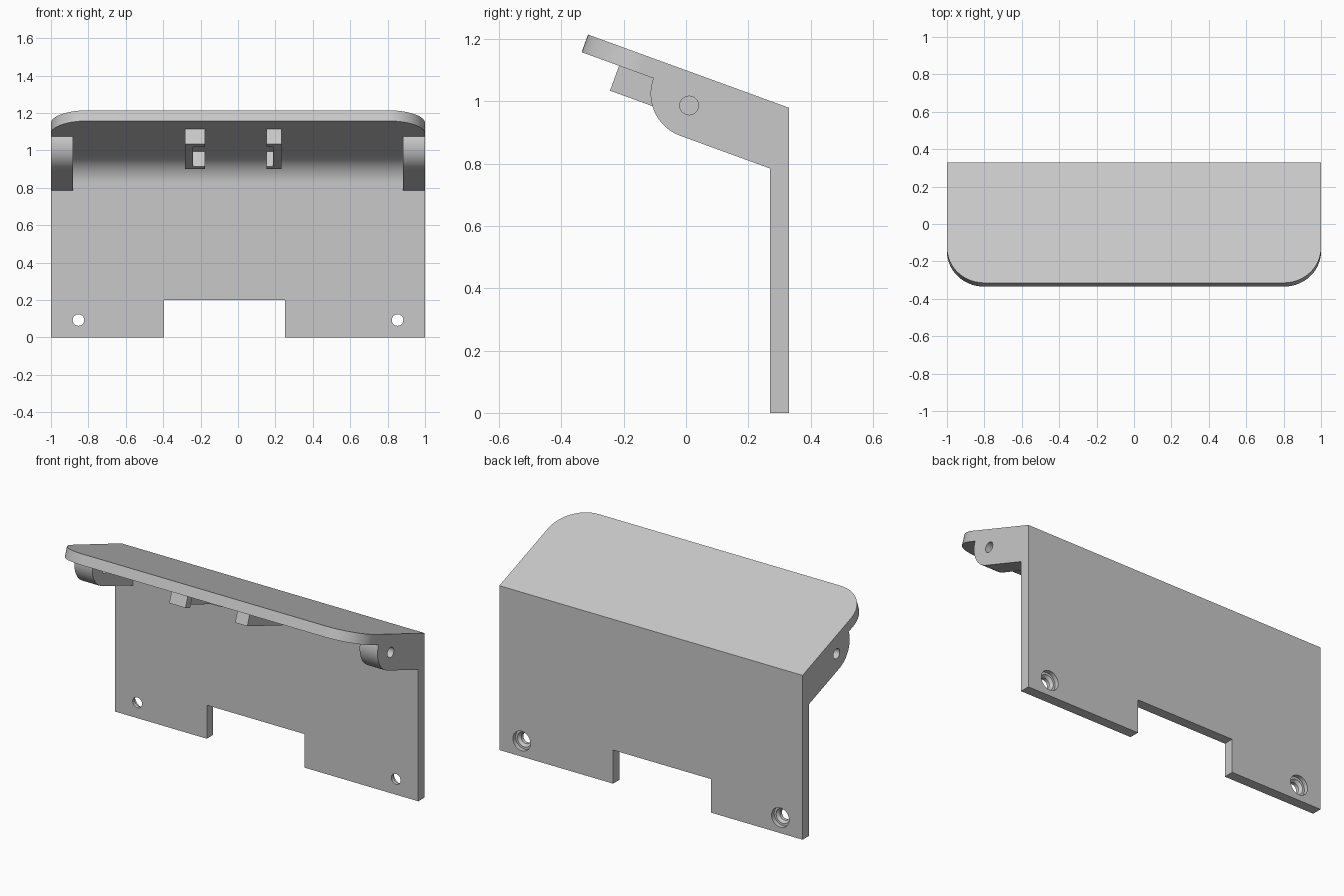
import bpy, bmesh
from math import sin, cos, tan, pi, radians
from mathutils import Vector

cube = bpy.data.objects.get("Cube")
if cube:
    bpy.data.objects.remove(cube, do_unlink=True)

GREY = (0.58, 0.58, 0.58, 1)
mat = bpy.data.materials.new("plain grey")
mat.use_nodes = True
mat.diffuse_color = GREY
mat.node_tree.nodes["Principled BSDF"].inputs["Base Color"].default_value = GREY

TILT = radians(20)
BACK, RIDGE = 0.33, 0.98      # rear top edge of the bracket
WALL, TOP = 0.06, 0.06        # plate thicknesses
LENGTH = 0.686                # sloped length of the hood
EAR_DEPTH = 0.144
FRONT = BACK - WALL


def hood(s, t):
    """Point s along the slope from the ridge and t below its upper face, as (y, z)."""
    return (BACK - s * cos(TILT) - t * sin(TILT),
            RIDGE + s * sin(TILT) - t * cos(TILT))


def make(name, bm):
    bmesh.ops.recalc_face_normals(bm, faces=bm.faces[:])
    mesh = bpy.data.meshes.new(name)
    bm.to_mesh(mesh)
    bm.free()
    mesh.materials.append(mat)
    obj = bpy.data.objects.new(name, mesh)
    bpy.context.collection.objects.link(obj)
    return obj


def prism(points, offset):
    """Closed outline of 3D points pushed along offset."""
    bm = bmesh.new()
    face = bm.faces.new([bm.verts.new(p) for p in points])
    new = bmesh.ops.extrude_face_region(bm, geom=[face])["geom"]
    bmesh.ops.translate(bm, vec=offset,
                        verts=[v for v in new if isinstance(v, bmesh.types.BMVert)])
    return bm


def side_prism(profile, x0, x1):
    return prism([(x0, y, z) for y, z in profile], (x1 - x0, 0, 0))


def lathe(profile, axis, centre, steps=24):
    """Solid turned from (radius, distance) pairs about the x or y axis."""
    bm = bmesh.new()
    rings = []
    for r, d in profile:
        ring = []
        for i in range(steps):
            u, v = r * cos(2 * pi * i / steps), r * sin(2 * pi * i / steps)
            p = Vector((d, u, v)) if axis == "x" else Vector((u, d, v))
            ring.append(bm.verts.new(p + Vector(centre)))
        rings.append(ring)
    for a, b in zip(rings, rings[1:]):
        for i in range(steps):
            j = (i + 1) % steps
            bm.faces.new((a[i], a[j], b[j], b[i]))
    bm.faces.new(rings[0])
    bm.faces.new(rings[-1])
    return bm


def cut(obj, cutters):
    for c in cutters:
        c.hide_render = True
        mod = obj.modifiers.new("cut", "BOOLEAN")
        mod.operation, mod.solver, mod.object = "DIFFERENCE", "EXACT", c
    deps = bpy.context.evaluated_depsgraph_get()
    mesh = bpy.data.meshes.new_from_object(obj.evaluated_get(deps))
    obj.modifiers.clear()
    obj.data = mesh
    for c in cutters:
        bpy.data.objects.remove(c, do_unlink=True)


def smooth(obj):
    bpy.ops.object.select_all(action="DESELECT")
    obj.select_set(True)
    bpy.context.view_layer.objects.active = obj
    bpy.ops.object.shade_smooth_by_angle(angle=radians(30))
    mod = obj.modifiers.new("flat_normals", "WEIGHTED_NORMAL")
    mod.keep_sharp = True


# Inner corner where the hood meets the wall, and its fillet
corner_s = (WALL - TOP * sin(TILT)) / cos(TILT)
corner = hood(corner_s, TOP)
R = 0.158
run = R / tan((pi / 2 + TILT) / 2)
cy, cz = FRONT - R, corner[1] - run
sweep = pi / 2 - TILT
fillet = [(cy + R * cos(sweep * i / 12), cz + R * sin(sweep * i / 12)) for i in range(13)]

# Wall and sloped hood in one bent plate, with rounded front corners
profile = [(BACK, 0), (BACK, RIDGE), hood(LENGTH, 0), hood(LENGTH, TOP)]
profile += fillet[::-1] + [(FRONT, 0)]
bm = side_prism(profile, -1, 1)
tip = hood(LENGTH, TOP / 2)
tips = [e for e in bm.edges
        if abs(e.verts[0].co.x - e.verts[1].co.x) < 0.001
        and all((Vector(v.co.yz) - Vector(tip)).length < TOP for v in e.verts)]
bmesh.ops.bevel(bm, geom=tips, offset=0.2, offset_type="OFFSET", segments=14,
                profile=0.5, affect="EDGES", clamp_overlap=False)
plate = make("bent_plate", bm)

# Cable notch and stepped screw holes
notch = make("notch_cutter", side_prism(
    [(0.2, -0.1), (0.4, -0.1), (0.4, 0.2), (0.2, 0.2)], -0.395, 0.25))
bore = [(0.031, 0.2), (0.031, 0.29), (0.045, 0.305), (0.058, 0.305), (0.058, 0.4)]
screws = [make("screw_cutter", lathe(bore, "y", (x, 0, 0.093))) for x in (-0.853, 0.853)]
cut(plate, [notch] + screws)
smooth(plate)

# Pivot ears under each end of the hood
ARC_S = 0.297
ear = [corner, hood(-0.01, TOP + EAR_DEPTH)]
for i in range(17):
    a = pi / 2 * i / 16
    ear.append(hood(ARC_S + EAR_DEPTH * sin(a), TOP + EAR_DEPTH * cos(a)))
for side, name in ((-1, "right_ear"), (1, "left_ear")):
    obj = make(name, side_prism(ear, side * 0.882, side))
    pin = make("pin_cutter", lathe([(0.03, -0.3), (0.03, 0.3)], "x", (side, 0.01, 0.987)))
    cut(obj, [pin])
    smooth(obj)

# C-shaped clips on the underside, open towards the middle
REAR, REAR_STEP, HEAD_STEP, HEAD = 0.164, 0.208, 0.511, 0.558
for name, outer, wall, inner in (("right_clip", -0.283, -0.24, -0.176),
                                 ("left_clip", 0.232, 0.187, 0.152)):
    outline = [(outer, REAR), (inner, REAR), (inner, REAR_STEP), (wall, REAR_STEP),
               (wall, HEAD_STEP), (inner, HEAD_STEP), (inner, HEAD), (outer, HEAD)]
    depth = 0.085
    make(name, prism([(x, *hood(s, TOP)) for x, s in outline],
                     (0, -depth * sin(TILT), -depth * cos(TILT))))
